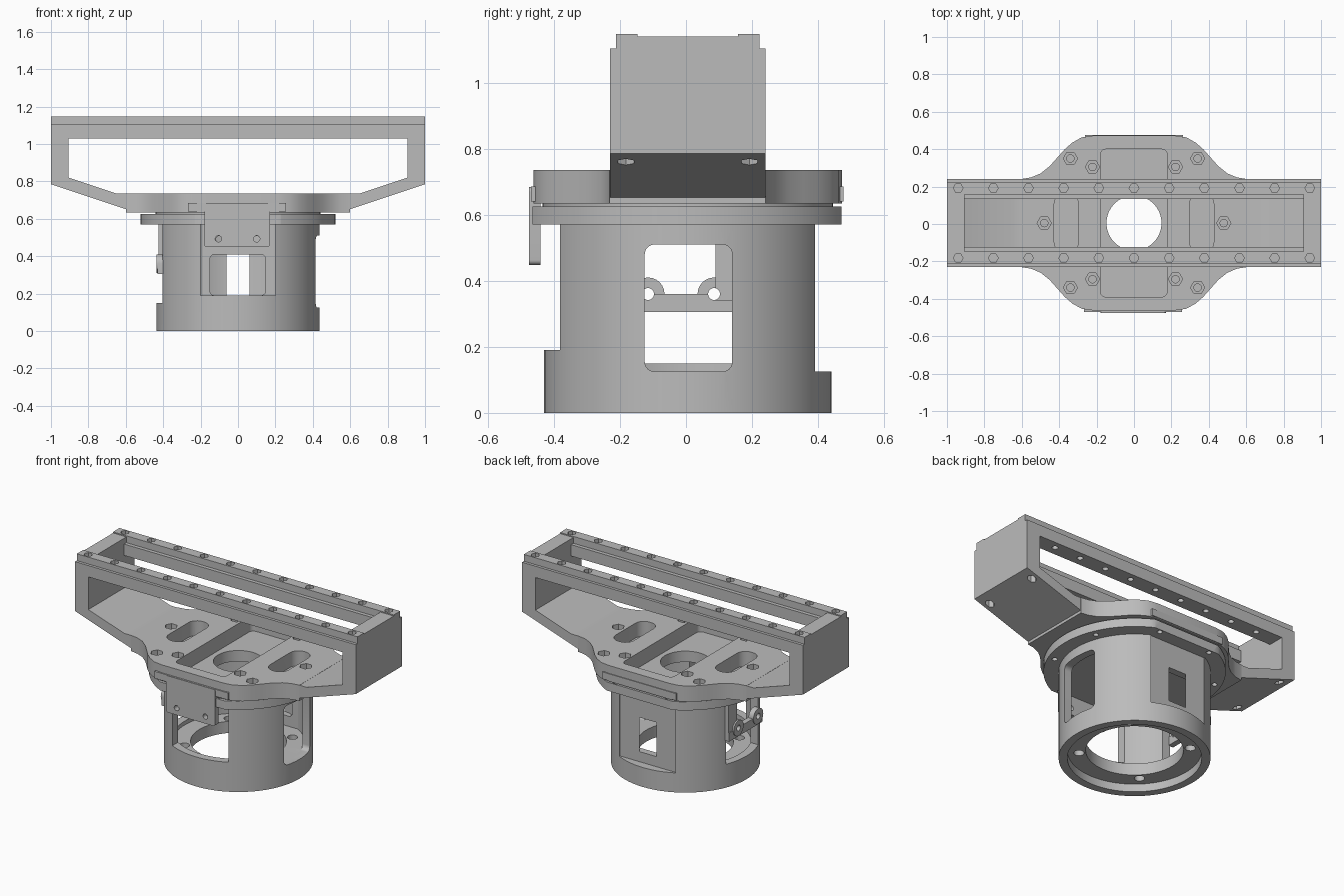
import bpy, bmesh, math
from mathutils import Matrix, Vector

if "Cube" in bpy.data.objects:
    bpy.data.objects.remove(bpy.data.objects["Cube"])

grey = bpy.data.materials.new("machined_grey")
grey.use_nodes = True
COLOUR = (0.5, 0.5, 0.5, 1)
grey.diffuse_color = COLOUR
grey.node_tree.nodes["Principled BSDF"].inputs["Base Color"].default_value = COLOUR
SHIFT = 0.005


def prism(bm, pts, a, b, axis="z"):
    """Extrude a 2D outline from a to b along an axis."""
    put = {"z": lambda u, v, w: (u, v, w), "y": lambda u, v, w: (u, w, v),
           "x": lambda u, v, w: (w, u, v)}[axis]
    low = [bm.verts.new(put(u, v, a)) for u, v in pts]
    high = [bm.verts.new(put(u, v, b)) for u, v in pts]
    faces = [bm.faces.new(low), bm.faces.new(high)]
    for i in range(len(pts)):
        j = (i + 1) % len(pts)
        faces.append(bm.faces.new((low[i], low[j], high[j], high[i])))
    bmesh.ops.recalc_face_normals(bm, faces=faces)


def rect(u0, u1, v0, v1, r=0):
    """Rectangle outline with optional rounded corners."""
    if not r:
        return [(u0, v0), (u1, v0), (u1, v1), (u0, v1)]
    pts = []
    corners = [(u1 - r, v1 - r), (u0 + r, v1 - r), (u0 + r, v0 + r), (u1 - r, v0 + r)]
    for k, (u, v) in enumerate(corners):
        for i in range(7):
            t = math.pi / 2 * (k + i / 6)
            pts.append((u + r * math.cos(t), v + r * math.sin(t)))
    return pts


def circle(r, u=0, v=0, n=24):
    return [(u + r * math.cos(2 * math.pi * i / n), v + r * math.sin(2 * math.pi * i / n))
            for i in range(n)]


def make(name, *shapes):
    """Object from separate extruded shapes: (outline, start, end, axis)."""
    bm = bmesh.new()
    for s in shapes:
        prism(bm, *s)
    mesh = bpy.data.meshes.new(name)
    bm.to_mesh(mesh)
    bm.free()
    mesh.materials.append(grey)
    ob = bpy.data.objects.new(name, mesh)
    ob.location.y = SHIFT
    bpy.context.collection.objects.link(ob)
    bpy.context.view_layer.update()
    return ob


def combine(ob, operation, *shapes):
    """Apply a boolean with a temporary tool, then delete the tool."""
    tool = make("cutter", *shapes)
    mod = ob.modifiers.new("cut", "BOOLEAN")
    mod.operation, mod.object, mod.solver = operation, tool, "EXACT"
    mod.use_self = True
    bpy.context.view_layer.objects.active = ob
    bpy.ops.object.modifier_apply(modifier=mod.name)
    bpy.data.objects.remove(tool)


def cut(ob, *shapes):
    combine(ob, "DIFFERENCE", *shapes)


def finish(ob):
    for o in bpy.context.selected_objects:
        o.select_set(False)
    ob.select_set(True)
    bpy.context.view_layer.objects.active = ob
    bpy.ops.object.shade_smooth_by_angle(angle=math.radians(30))


def mirrored(pts):
    return pts + [(-x, z) for x, z in reversed(pts)]


# Drum body: hollow cylinder with a floor web and side openings
drum = make("drum_body", (circle(0.435, n=96), 0, 0.575))
cut(drum, (circle(0.385, n=96), 0.125, 0.7), (circle(0.385, n=96), -0.1, 0.05))
cut(drum, (circle(0.28, n=64), -0.1, 0.3))
cut(drum, *[(circle(0.03, 0.32 * math.cos(a), 0.32 * math.sin(a)), -0.1, 0.3)
            for a in [math.pi / 4 + k * math.pi / 2 for k in range(4)]])
cut(drum, (rect(-0.2, 0.2, 0.19, 0.58), -0.6, -0.25, "y"))
cut(drum, (rect(-0.2, 0.2, 0.125, 0.58), 0.38, 0.6, "y"))
cut(drum, (rect(-0.13, 0.135, 0.125, 0.51, 0.03), 0.25, 0.6, "x"))
cut(drum, (rect(-0.165, 0.165, 0.15, 0.58), -0.6, -0.25, "x"))
finish(drum)

# Flat rear panel with its window and two screw holes
panel = make("rear_panel", (rect(-0.21, 0.21, 0.1, 0.575), 0.335, 0.38, "y"))
cut(panel, (rect(-0.15, 0.147, 0.19, 0.41, 0.025), 0.2, 0.6, "y"),
    *[(circle(0.018, x, 0.49), 0.2, 0.6, "y") for x in (-0.1, 0.1)])
finish(panel)

# Crossbar with screw ears in the side opening
bar = make("side_crossbar", (rect(-0.17, 0.17, 0.305, 0.36), -0.43, -0.395, "x"))
combine(bar, "UNION", (rect(0.085, 0.17, 0.34, 0.575), -0.425, -0.39, "x"),
        *[(circle(0.05, y, 0.36), -0.435, -0.4, "x") for y in (-0.12, 0.08)])
cut(bar, *[(circle(0.018, y, 0.36), -0.6, -0.3, "x") for y in (-0.12, 0.08)])
finish(bar)

# Flange: disc with flat front and rear edges, bore and bolt holes
flange = make("flange", (circle(0.522, n=96), 0.57, 0.625))
cut(flange, (rect(-1, 1, 0.466, 1), 0, 1), (rect(-1, 1, -1, -0.47), 0, 1),
    (circle(0.147, n=64), 0, 1),
    *[(circle(0.016, 0.48 * math.cos(a), 0.48 * math.sin(a)), 0, 1)
      for a in [math.pi / 8 + k * math.pi / 4 for k in range(8)]])
finish(flange)

spacer = make("spacer_ring", (circle(0.44, n=64), 0.62, 0.64))
cut(spacer, (circle(0.147, n=64), 0, 1))
finish(spacer)

# Long frame: tapered tray with open sides and open top
outer = mirrored([(0.55, 0.635), (1, 0.785), (1, 1.103)])
inner = mirrored([(0.65, 0.735), (0.905, 0.82), (0.905, 1.03)])
frame = make("long_frame", (outer, -0.235, 0.235, "y"))
cut(frame, (inner, -0.5, 0.5, "y"))
cut(frame, (rect(-0.905, 0.905, -0.128, 0.128), 0.95, 1.3))

# Mounting plate with S-shaped shoulders, merged into the frame
half = [(0.6, 0.236), (0.55, 0.244), (0.5, 0.265), (0.45, 0.305), (0.41, 0.35),
        (0.37, 0.395), (0.33, 0.43), (0.28, 0.458), (0.22, 0.467)]
top_edge = half + [(-x, y) for x, y in reversed(half)]
outline = top_edge + [(-x, -y) for x, y in top_edge]
combine(frame, "UNION", (outline, 0.634, 0.736))
cut(frame, (rect(-0.18, 0.178, -0.395, 0.395, 0.03), 0.5, 0.9),
    *[(rect(s * 0.362 - 0.065, s * 0.362 + 0.065, -0.16, 0.16, 0.06), 0.5, 0.9)
      for s in (-1, 1)])

# Nut recesses with screw holes in the plate
nuts = [(sx * x, sy * y) for x, y in ((0.34, 0.345), (0.222, 0.3))
        for sx in (-1, 1) for sy in (-1, 1)] + [(0.48, 0), (-0.48, 0)]
cut(frame, *[(circle(0.038, x, y, 6), 0.69, 0.8) for x, y in nuts])
cut(frame, *[(circle(0.02, x, y, 16), 0.5, 0.8) for x, y in nuts])
cut(frame, *[(circle(0.028, sx * 0.925, sy * 0.187, 6), 0.6, 0.8)
             for sx in (-1, 1) for sy in (-1, 1)])
finish(frame)

# Raised rails along the top with evenly spaced fastener holes
for side, name in ((-1, "front_rail"), (1, "rear_rail")):
    y0, y1 = sorted((side * 0.152, side * 0.217))
    rail = make(name, (rect(-1, 1, y0, y1), 1.1, 1.147))
    spots = [(0.188 * k, side * 0.187) for k in range(-5, 6)]
    cut(rail, *[(circle(0.026, x, y, 6), 1.118, 1.2) for x, y in spots])
    finish(rail)
    cut(frame, *[(circle(0.018, x, y, 16), 1.0, 1.2) for x, y in spots[1:-1]])

# Raised lands on the two end walls
for s, name in ((-1, "right_end_land"), (1, "left_end_land")):
    a, b = sorted((s * 0.905, s))
    make(name, (rect(a, b, -0.153, 0.153), 1.1, 1.14))

# Front tab: T-shaped plate hanging over the drum, with two screws
tab = make("front_tab", (rect(-0.18, 0.17, 0.448, 0.684, 0.015), -0.48, -0.445, "y"))
combine(tab, "UNION", (rect(-0.267, 0.257, 0.64, 0.685), -0.475, -0.44, "y"))
cut(tab, *[(circle(0.017, x, 0.493), -0.6, -0.3, "y") for x in (-0.105, 0.1)])
finish(tab)

# Rear strip set into the back edge of the plate
make("rear_strip", (rect(-0.262, 0.262, 0.64, 0.685), 0.44, 0.472, "y"))
